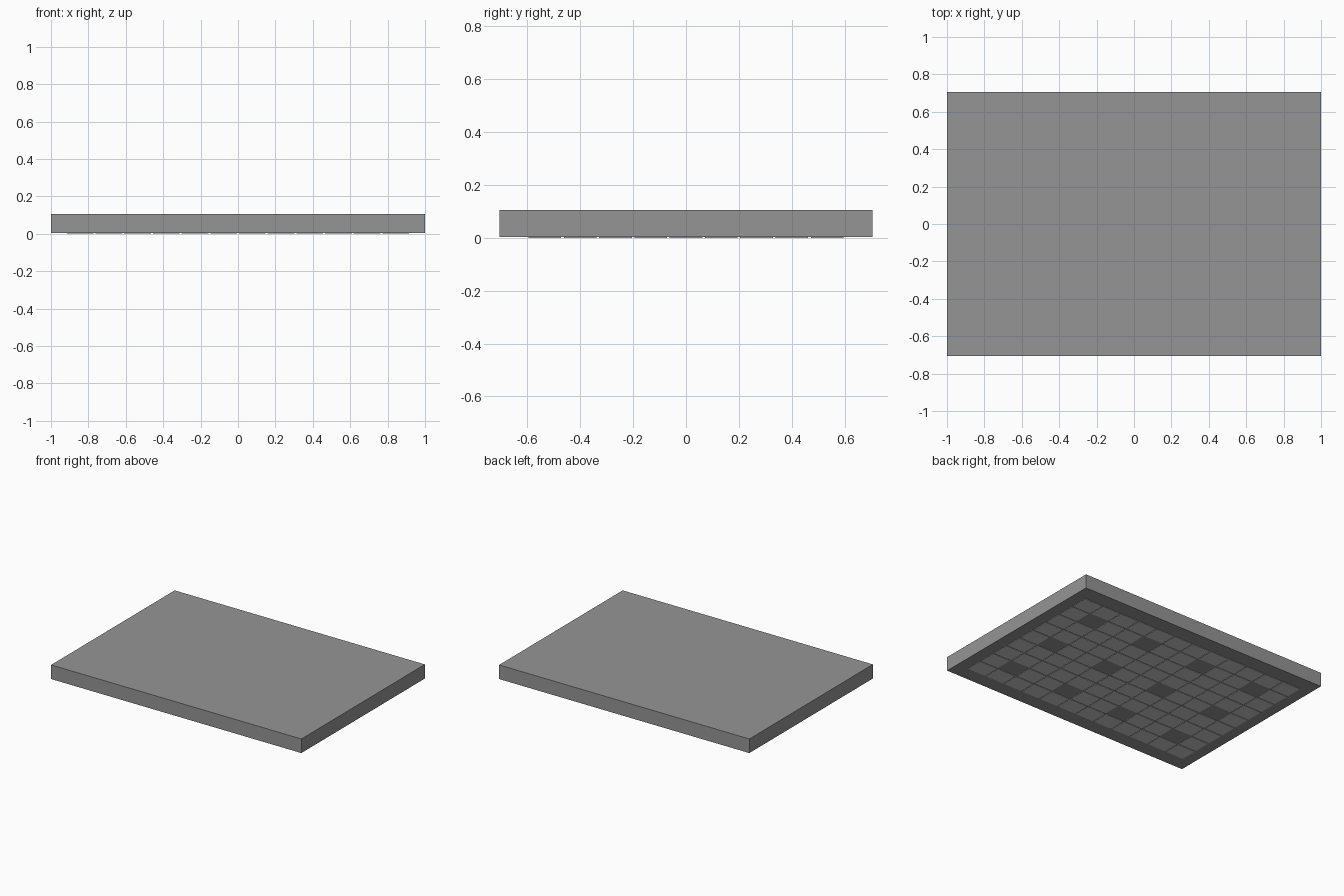
import bpy, bmesh

if "Cube" in bpy.data.objects:
    bpy.data.objects.remove(bpy.data.objects["Cube"])

W, D = 2.0, 1.41            # slab footprint
Z0, Z1 = 0.003, 0.105       # slab underside and top
NX, NY = 12, 9              # ceiling cells
HX, HY = 0.92, 0.60         # half size of the ceiling grid
PX, PY = 2 * HX / NX, 2 * HY / NY
GAP = 0.005                 # half of the joint between tiles

dark = bpy.data.materials.new("dark_grey")
dark.diffuse_color = (0.30, 0.30, 0.30, 1)
dark.use_nodes = True
dark.node_tree.nodes["Principled BSDF"].inputs["Base Color"].default_value = dark.diffuse_color


def finish(name, bm, mat=None):
    mesh = bpy.data.meshes.new(name)
    bm.to_mesh(mesh)
    bm.free()
    if mat:
        mesh.materials.append(mat)
    obj = bpy.data.objects.new(name, mesh)
    bpy.context.collection.objects.link(obj)
    return obj


def box(bm, x0, x1, y0, y1, z0, z1):
    verts = bmesh.ops.create_cube(bm, size=1)["verts"]
    for v in verts:
        v.co.x = x1 if v.co.x > 0 else x0
        v.co.y = y1 if v.co.y > 0 else y0
        v.co.z = z1 if v.co.z > 0 else z0


# roof slab
bm = bmesh.new()
box(bm, -W / 2, W / 2, -D / 2, D / 2, Z0, Z1)
finish("roof_slab", bm, dark)

# thin ceiling tiles, left open in the middle of every 3 x 3 group
tiles = bmesh.new()
for i in range(NX):
    for j in range(NY):
        if i % 3 == 1 and j % 3 == 1:
            continue
        x, y = -HX + i * PX, -HY + j * PY
        box(tiles, x + GAP, x + PX - GAP, y + GAP, y + PY - GAP, 0, Z0)
finish("ceiling_tiles", tiles)
